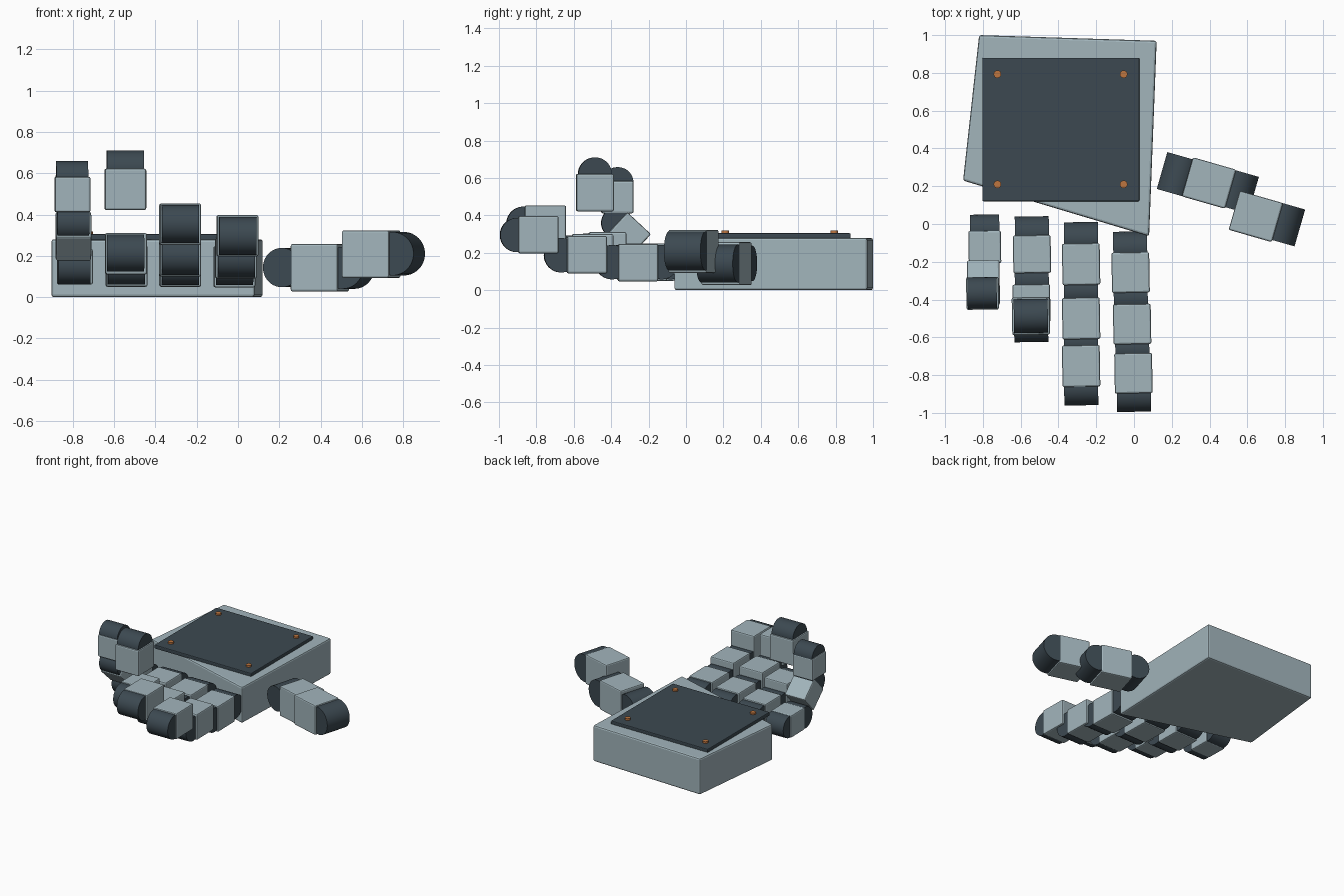
import bpy, bmesh
from math import radians, sin, cos
from mathutils import Matrix, Vector

cube = bpy.data.objects.get("Cube")
if cube:
    bpy.data.objects.remove(cube, do_unlink=True)


def material(name, color):
    m = bpy.data.materials.new(name)
    m.diffuse_color = (*color, 1)
    m.use_nodes = True
    m.node_tree.nodes["Principled BSDF"].inputs["Base Color"].default_value = (*color, 1)
    return m


SHELL = material("pale blue grey", (0.36, 0.46, 0.50))
JOINT = material("dark slate", (0.045, 0.066, 0.082))
COPPER = material("copper", (0.52, 0.18, 0.05))


def finish(name, bm, mat, matrix, bevel=0.0, smooth=False):
    mesh = bpy.data.meshes.new(name)
    bmesh.ops.recalc_face_normals(bm, faces=bm.faces)
    bm.to_mesh(mesh)
    bm.free()
    mesh.materials.append(mat)
    ob = bpy.data.objects.new(name, mesh)
    bpy.context.collection.objects.link(ob)
    ob.matrix_world = matrix
    if bevel:
        mod = ob.modifiers.new("soft_edges", 'BEVEL')
        mod.width = bevel
        mod.segments = 2
        mod.limit_method = 'ANGLE'
        mod.angle_limit = radians(40)
    if smooth:
        # round side is smooth, flat end caps stay sharp
        for p in mesh.polygons:
            p.use_smooth = len(p.vertices) == 4
    return ob


def box(name, center, size, mat=SHELL, yaw=0, pitch=0, bevel=0.009):
    bm = bmesh.new()
    bmesh.ops.create_cube(bm, size=1)
    bmesh.ops.scale(bm, vec=Vector(size), verts=bm.verts)
    turn = Matrix.Rotation(radians(yaw), 4, 'Z') @ Matrix.Rotation(radians(pitch), 4, 'X')
    return finish(name, bm, mat, Matrix.Translation(center) @ turn, bevel)


def roller(name, center, radius, width, mat=JOINT, yaw=0, upright=False):
    bm = bmesh.new()
    bmesh.ops.create_cone(bm, cap_ends=True, segments=48, radius1=radius,
                          radius2=radius, depth=width)
    turn = Matrix.Rotation(radians(yaw), 4, 'Z')
    if not upright:
        turn = turn @ Matrix.Rotation(radians(90), 4, 'Y')
    return finish(name, bm, mat, Matrix.Translation(center) @ turn, smooth=True)


# Palm: skewed four-sided slab
bm = bmesh.new()
outline = [(-0.82, 1.0), (-0.905, 0.23), (0.08, -0.065), (0.12, 0.97)]
base = bm.faces.new([bm.verts.new((x, y, 0)) for x, y in outline])
top = bmesh.ops.extrude_face_region(bm, geom=[base])["geom"]
bmesh.ops.translate(bm, vec=(0, 0, 0.28),
                    verts=[g for g in top if isinstance(g, bmesh.types.BMVert)])
finish("palm", bm, SHELL, Matrix.Identity(4), 0.012)

# Back plate and its four screws
box("back_plate", (-0.387, 0.50, 0.29), (0.832, 0.76, 0.03), JOINT, bevel=0.006)
for x in (-0.723, -0.055):
    for y in (0.21, 0.793):
        roller("plate_screw", (x, y, 0.307), 0.02, 0.022, COPPER, upright=True)

# Fingers: (x, y, z) of each segment with its pitch, and (x, y, z) of each joint
fingers = {
    "index": dict(
        size=0.2, length=0.213, radius=0.092,
        segments=[(-0.018, -0.257, 0.147, 0), (-0.010, -0.53, 0.19, 0), (-0.003, -0.79, 0.297, 0)],
        joints=[(-0.02, -0.132, 0.15), (-0.017, -0.395, 0.15), (-0.009, -0.667, 0.187),
                (-0.001, -0.902, 0.295)]),
    "middle": dict(
        size=0.2, length=0.22, radius=0.092,
        segments=[(-0.28, -0.213, 0.15, 0), (-0.28, -0.50, 0.20, 0), (-0.28, -0.752, 0.353, 0)],
        joints=[(-0.28, -0.082, 0.15), (-0.28, -0.357, 0.15), (-0.28, -0.627, 0.20),
                (-0.28, -0.868, 0.355)]),
    "ring": dict(
        size=0.2, length=0.2, radius=0.09,
        segments=[(-0.54, -0.16, 0.15, 0), (-0.543, -0.42, 0.21, 0), (-0.546, -0.487, 0.522, 90)],
        joints=[(-0.54, -0.05, 0.15), (-0.541, -0.30, 0.15), (-0.545, -0.535, 0.213),
                (-0.546, -0.487, 0.62)]),
    "little": dict(
        size=0.172, length=0.172, radius=0.083,
        segments=[(-0.79, -0.122, 0.147, 0), (-0.797, -0.31, 0.295, -43), (-0.802, -0.367, 0.497, 90)],
        joints=[(-0.79, -0.033, 0.147), (-0.793, -0.225, 0.147), (-0.799, -0.37, 0.36),
                (-0.804, -0.365, 0.575)]),
}
parts = ("knuckle", "lower_joint", "upper_joint", "tip")
for finger, f in fingers.items():
    for i, (x, y, z, pitch) in enumerate(f["segments"], 1):
        box(f"{finger}_finger_segment_{i}", (x, y, z), (f["size"], f["length"], f["size"]),
            yaw=1, pitch=pitch)
    for part, center in zip(parts, f["joints"]):
        roller(f"{finger}_finger_{part}", center, f["radius"], f["size"] * 0.9, yaw=1)

# Thumb: angled outward, rollers lie across its direction
aim = -16
for i, center in enumerate([(0.397, 0.217, 0.142), (0.645, 0.04, 0.208)], 1):
    box(f"thumb_segment_{i}", center, (0.238, 0.215, 0.23), yaw=aim)
for part, center, radius in (("base", (0.24, 0.257, 0.143), 0.095),
                             ("joint", (0.535, 0.18, 0.142), 0.102),
                             ("tip", (0.777, 0.008, 0.21), 0.105)):
    roller(f"thumb_{part}", center, radius, 0.203, yaw=aim + 90)
